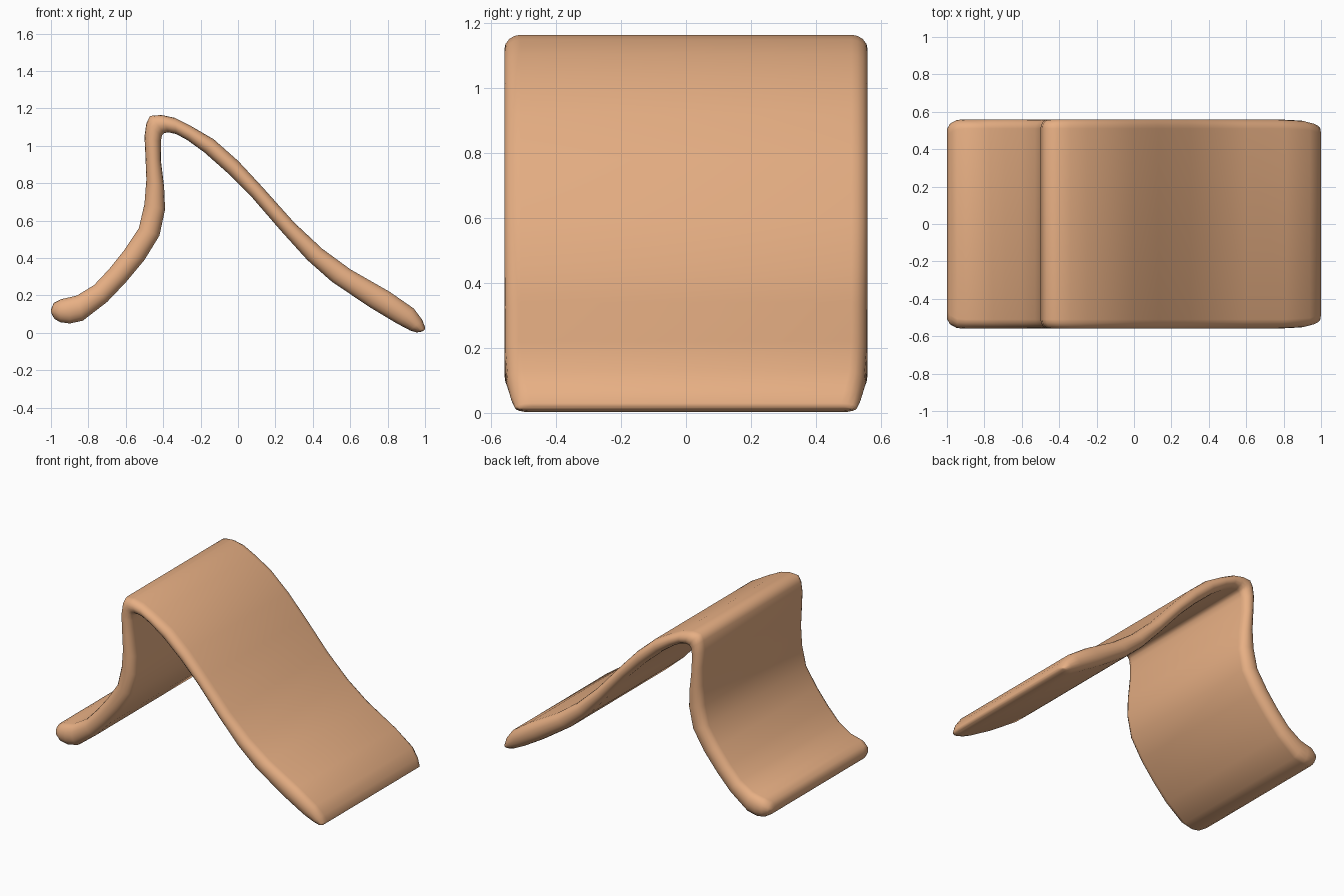
import bpy, bmesh, math
from mathutils import Vector

if "Cube" in bpy.data.objects:
    bpy.data.objects.remove(bpy.data.objects["Cube"])

# Side profile: paired points on the upper/outer and lower/inner skin (x, z, x, z)
PAIRS = [
    (-1.0, .125, -.998, .105), (-.985, .16, -.982, .075), (-.945, .18, -.95, .057),
    (-.90, .19, -.90, .05), (-.86, .20, -.83, .065), (-.77, .255, -.70, .165),
    (-.69, .34, -.60, .27), (-.61, .44, -.50, .39), (-.53, .56, -.42, .52),
    (-.50, .69, -.39, .66), (-.49, .82, -.395, .78), (-.495, .95, -.412, .92),
    (-.50, 1.05, -.413, 1.02), (-.49, 1.12, -.407, 1.055), (-.47, 1.16, -.395, 1.068),
    (-.41, 1.165, -.372, 1.072), (-.34, 1.15, -.33, 1.063), (-.25, 1.105, -.27, 1.03),
    (-.13, 1.035, -.18, .965), (0, .92, -.05, .85), (.13, .78, .07, .73),
    (.30, .59, .23, .545), (.45, .45, .37, .39), (.60, .34, .50, .275),
    (.81, .22, .70, .14), (.94, .13, .85, .05), (.985, .07, .92, .013),
    (1.0, .03, .955, .002), (1.0, .018, .985, .007),
]
HALF_WIDTH, EDGE, STEPS = 0.56, 0.05, 8


def half_width(x):
    # Round the plan corners at both ends of the sheet
    reach, dist = (0.08, x + 1) if x < 0 else (0.2, 1 - x)
    t = max(0.0, 1 - dist / reach)
    return HALF_WIDTH - 0.06 * (1 - math.sqrt(max(0.0, 1 - t * t)))


# Sweep a round-edged cross-section along the profile
bm = bmesh.new()
rings = []
for ux, uz, lx, lz in PAIRS:
    up, low = Vector((ux, 0, uz)), Vector((lx, 0, lz))
    mid, half = (up + low) / 2, (up - low) / 2
    w = half_width(mid.x)
    ring = []
    for side in (1, -1):
        for i in range(STEPS + 1):
            a = -math.pi / 2 + math.pi * i / STEPS
            p = mid + half * math.sin(a) * side
            p.y = side * (w - EDGE + EDGE * math.cos(a))
            ring.append(bm.verts.new(p))
    rings.append(ring)

n = len(rings[0])
for a, b in zip(rings, rings[1:]):
    for i in range(n):
        j = (i + 1) % n
        bm.faces.new((a[i], a[j], b[j], b[i]))
bm.faces.new(rings[0])
bm.faces.new(rings[-1])
bmesh.ops.recalc_face_normals(bm, faces=bm.faces[:])
for f in bm.faces:
    f.smooth = True

mesh = bpy.data.meshes.new("bent_sheet_stand")
bm.to_mesh(mesh)
bm.free()
stand = bpy.data.objects.new("bent_sheet_stand", mesh)
bpy.context.collection.objects.link(stand)

# Warm tan colour
mat = bpy.data.materials.new("tan")
mat.diffuse_color = (0.8, 0.43, 0.23, 1)
mat.use_nodes = True
mat.node_tree.nodes["Principled BSDF"].inputs["Base Color"].default_value = mat.diffuse_color
mesh.materials.append(mat)
